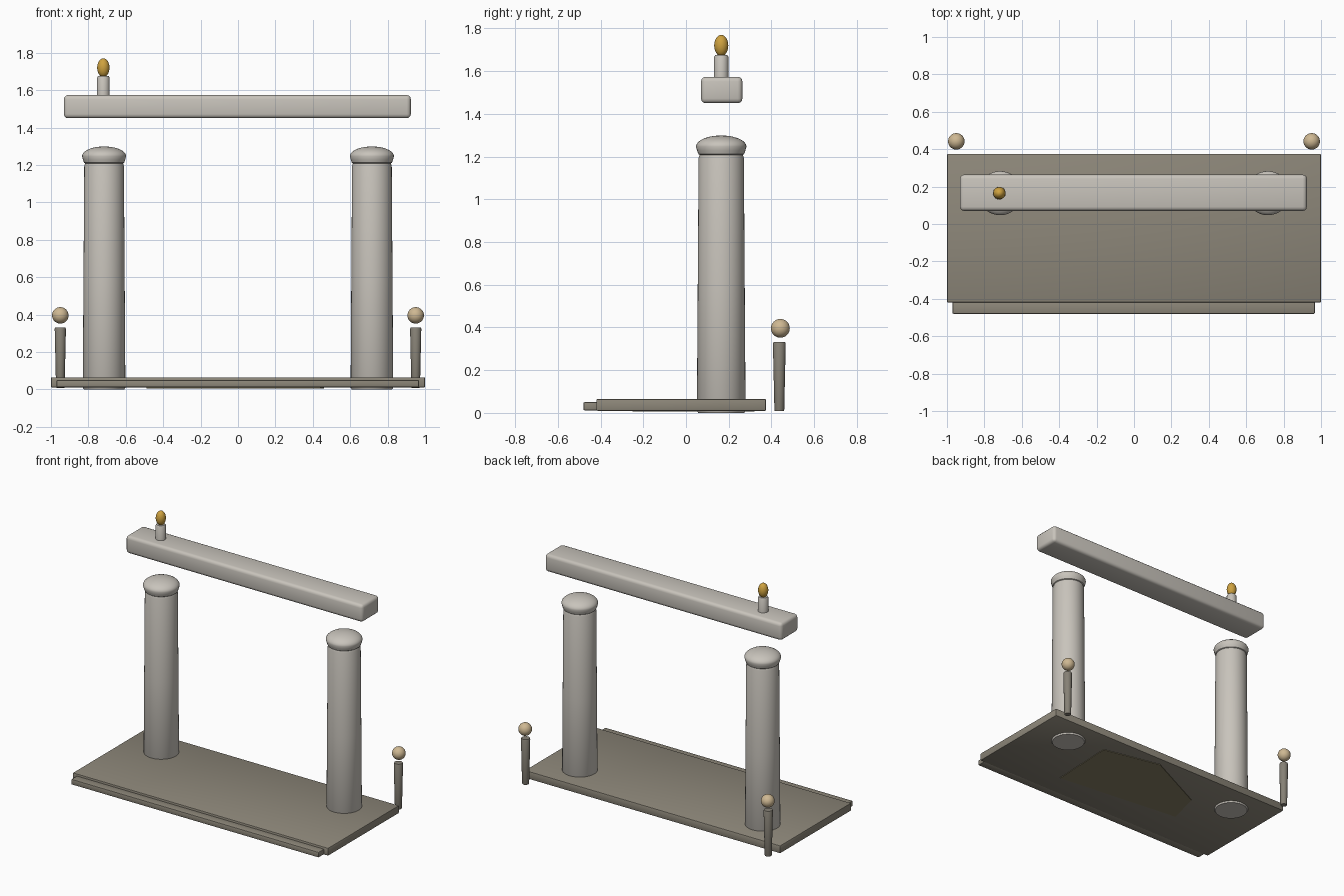
import bpy, bmesh, math

if "Cube" in bpy.data.objects:
    bpy.data.objects.remove(bpy.data.objects["Cube"])

def material(name, rgb):
    m = bpy.data.materials.new(name)
    m.diffuse_color = (*rgb, 1)
    m.use_nodes = True
    m.node_tree.nodes["Principled BSDF"].inputs["Base Color"].default_value = m.diffuse_color
    return m

STONE = material("pale_stone", (0.58, 0.55, 0.50))
DARK = material("dark_stone", (0.27, 0.245, 0.195))
POST = material("post_stone", (0.24, 0.22, 0.18))
OLIVE = material("olive", (0.25, 0.22, 0.13))
TAN = material("tan", (0.62, 0.48, 0.29))
GOLD = material("gold", (0.62, 0.36, 0.05))

def finish(bm, name, mat, loc=(0, 0, 0), smooth=True):
    bmesh.ops.recalc_face_normals(bm, faces=bm.faces)
    me = bpy.data.meshes.new(name)
    bm.to_mesh(me)
    bm.free()
    ob = bpy.data.objects.new(name, me)
    ob.location = loc
    me.materials.append(mat)
    bpy.context.collection.objects.link(ob)
    if smooth:
        bpy.ops.object.select_all(action='DESELECT')
        ob.select_set(True)
        bpy.context.view_layer.objects.active = ob
        bpy.ops.object.shade_smooth_by_angle(angle=math.radians(35))
    return ob

def box(name, lo, hi, bevel, mat, segments=2):
    bm = bmesh.new()
    bmesh.ops.create_cube(bm, size=1)
    for v in bm.verts:
        v.co = [l + (c + 0.5) * (h - l) for c, l, h in zip(v.co, lo, hi)]
    bmesh.ops.bevel(bm, geom=bm.edges[:], offset=bevel, segments=segments,
                    profile=0.5, affect='EDGES')
    return finish(bm, name, mat)

def lathe(name, profile, loc, mat, sides=40):
    # revolve (radius, z) points; zero-radius ends are welded
    bm = bmesh.new()
    vs = [bm.verts.new((r, 0, z)) for r, z in profile]
    es = [bm.edges.new(p) for p in zip(vs, vs[1:])]
    bmesh.ops.spin(bm, geom=vs + es, cent=(0, 0, 0), axis=(0, 0, 1),
                   angle=2 * math.pi, steps=sides)
    bmesh.ops.remove_doubles(bm, verts=bm.verts, dist=1e-5)
    return finish(bm, name, mat, loc)

def ball(name, loc, rx, rz, mat):
    bm = bmesh.new()
    bmesh.ops.create_uvsphere(bm, u_segments=28, v_segments=16, radius=1)
    bmesh.ops.scale(bm, vec=(rx, rx, rz), verts=bm.verts)
    return finish(bm, name, mat, loc)

# Base slab and front step
box("base_slab", (-1, -0.42, 0.01), (1, 0.375, 0.065), 0.006, DARK)
box("front_step", (-0.97, -0.48, 0.012), (0.967, -0.41, 0.05), 0.005, DARK)

# Irregular plate just showing through the underside
bm = bmesh.new()
outline = [(0.46, 0.23), (0.04, 0.32), (-0.43, 0.09), (-0.49, -0.15), (0.44, -0.25)]
face = bm.faces.new([bm.verts.new((x, y, 0.006)) for x, y in outline])
ext = bmesh.ops.extrude_face_region(bm, geom=[face])["geom"]
bmesh.ops.translate(bm, vec=(0, 0, 0.03),
                    verts=[v for v in ext if isinstance(v, bmesh.types.BMVert)])
finish(bm, "underside_plate", OLIVE, smooth=False)

# Columns, domed caps and rear posts with ball finials
column = [(0, 0), (0.108, 0), (0.114, 0.01), (0.110, 0.6),
          (0.106, 1.195), (0.100, 1.212), (0, 1.212)]
dome = [(0.118 * math.cos(t), 1.247 + 0.052 * math.sin(t))
        for t in (math.pi / 2 * i / 9 for i in range(9))] + [(0, 1.299)]
cap = [(0, 1.206), (0.098, 1.206), (0.107, 1.212), (0.113, 1.228)] + dome
post = [(0, 0.008), (0.021, 0.008), (0.023, 0.013), (0.030, 0.324),
        (0.027, 0.331), (0, 0.331)]
for side, s in (("left", -1), ("right", 1)):
    lathe(side + "_column", column, (s * 0.716, 0.165, 0), STONE)
    lathe(side + "_column_cap", cap, (s * 0.716, 0.165, 0), STONE)
    lathe(side + "_rear_post", post, (s * 0.95, 0.437, 0), POST, 24)
    ball(side + "_post_ball", (s * 0.95, 0.442, 0.396), 0.044, 0.044, TAN)

# Floating lintel beam
box("lintel_beam", (-0.931, 0.07, 1.45), (0.924, 0.264, 1.574), 0.022, STONE, 3)

# Candle and flame on the lintel
candle = [(0, 1.56), (0.034, 1.56), (0.033, 1.668), (0.028, 1.676), (0, 1.676)]
lathe("candle", candle, (-0.72, 0.165, 0), STONE, 24)
ball("flame", (-0.72, 0.165, 1.72), 0.033, 0.05, GOLD)
